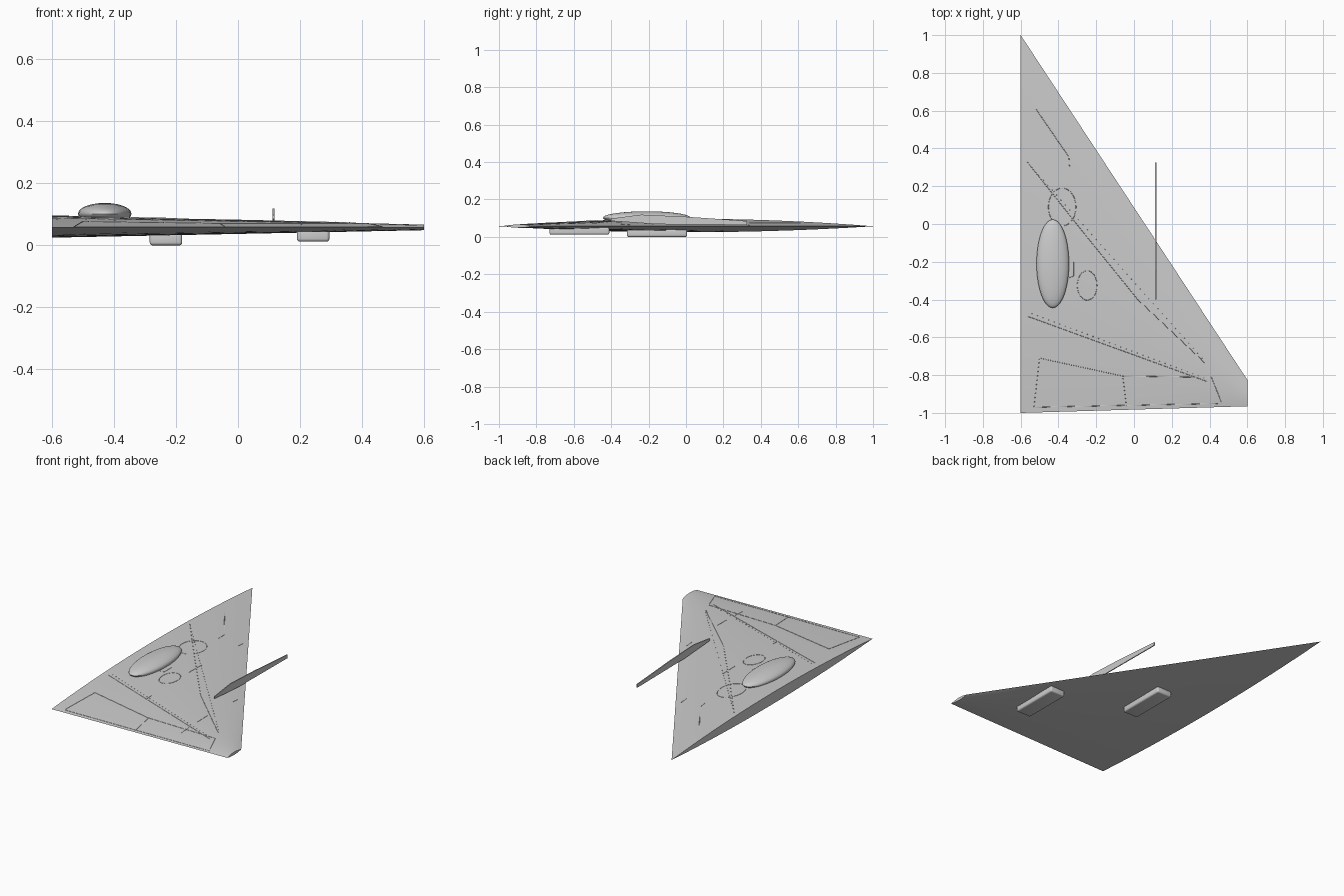
import bpy, bmesh, math
from mathutils import Vector, Matrix

if "Cube" in bpy.data.objects:
    bpy.data.objects.remove(bpy.data.objects["Cube"])

Z0 = 0.057          # height of the wing chord plane


def lerp(a, b, t):
    return a + (b - a) * t


def edges_at(x):
    u = (x + 0.6) / 1.2
    return lerp(-1.0, -0.965, u), lerp(1.0, -0.825, u), u


def wing_z(x, y, side=1):
    trail, lead, u = edges_at(x)
    t = min(max((y - trail) / (lead - trail), 0), 1)
    h = lerp(0.040, 0.010, u) if side > 0 else lerp(0.032, 0.008, u)
    return Z0 + side * h * 4 * t * (1 - t)


def finish(name, bm, smooth=True, angle=35):
    bmesh.ops.recalc_face_normals(bm, faces=bm.faces)
    me = bpy.data.meshes.new(name)
    bm.to_mesh(me)
    bm.free()
    ob = bpy.data.objects.new(name, me)
    bpy.context.collection.objects.link(ob)
    if smooth:
        bpy.ops.object.select_all(action='DESELECT')
        bpy.context.view_layer.objects.active = ob
        ob.select_set(True)
        bpy.ops.object.shade_smooth_by_angle(angle=math.radians(angle))
    return ob


# Delta wing: lens sections lofted from root to tip, capped at both ends
def build_wing(spans=12, chords=32):
    bm = bmesh.new()
    rings = []
    for i in range(spans + 1):
        x = lerp(-0.6, 0.6, i / spans)
        trail, lead, _ = edges_at(x)
        ys = [lerp(trail, lead, 0.5 - 0.5 * math.cos(math.pi * k / chords)) for k in range(chords + 1)]
        pts = [(x, y, wing_z(x, y)) for y in ys]
        pts += [(x, y, wing_z(x, y, -1)) for y in ys[-2:0:-1]]
        rings.append([bm.verts.new(p) for p in pts])
    n = len(rings[0])
    for a, b in zip(rings, rings[1:]):
        for k in range(n):
            bm.faces.new((a[k], a[(k + 1) % n], b[(k + 1) % n], b[k]))
    bm.faces.new(rings[0])
    bm.faces.new(rings[-1])
    finish("delta_wing", bm, angle=20)


# Streamlined blister on top
def build_blister():
    bm = bmesh.new()
    bmesh.ops.create_uvsphere(bm, u_segments=40, v_segments=20, radius=1)
    bmesh.ops.transform(bm, verts=bm.verts, matrix=Matrix.Translation((-0.43, -0.21, 0.102))
                        @ Matrix.Diagonal((0.086, 0.234, 0.035, 1)))
    finish("top_blister", bm)


# Thin wing fence reaching past the leading edge
def build_fence():
    profile = [(-0.40, 0.085), (-0.40, 0.098), (-0.24, 0.119), (0.0, 0.108),
               (0.325, 0.085), (0.325, 0.064), (-0.15, 0.068)]
    bm = bmesh.new()
    f = bm.faces.new([bm.verts.new((0.112, y, z)) for y, z in profile])
    r = bmesh.ops.extrude_face_region(bm, geom=[f])
    bmesh.ops.translate(bm, vec=(0.006, 0, 0),
                        verts=[v for v in r["geom"] if isinstance(v, bmesh.types.BMVert)])
    finish("wing_fence", bm, smooth=False)


# Rounded pods under the wing
def build_pod(name, lo, hi):
    lo, hi = Vector(lo), Vector(hi)
    size = hi - lo
    bm = bmesh.new()
    bmesh.ops.create_cube(bm, size=1)
    bmesh.ops.transform(bm, verts=bm.verts, matrix=Matrix.Translation((lo + hi) / 2)
                        @ Matrix.Diagonal((*size, 1)))
    bmesh.ops.bevel(bm, geom=bm.edges[:], offset=0.010, segments=4, profile=0.5, affect='EDGES')
    finish(name, bm)


# Panel lines: fine tubes laid on the upper surface
def panel_lines(name, paths, r=0.0016):
    cu = bpy.data.curves.new(name, 'CURVE')
    cu.dimensions = '3D'
    cu.bevel_depth = r
    cu.bevel_resolution = 1
    cu.use_fill_caps = True
    for path in paths:
        pts = [path[0]]
        for a, b in zip(path, path[1:]):
            n = max(1, math.ceil(math.dist(a, b) / 0.04))
            pts += [(lerp(a[0], b[0], k / n), lerp(a[1], b[1], k / n)) for k in range(1, n + 1)]
        sp = cu.splines.new('POLY')
        sp.points.add(len(pts) - 1)
        for p, (x, y) in zip(sp.points, pts):
            p.co = (x, y, wing_z(x, y), 1)
    ob = bpy.data.objects.new(name, cu)
    bpy.context.collection.objects.link(ob)


def ellipse(cx, cy, rx, ry, n=40):
    return [(cx + rx * math.cos(2 * math.pi * k / n), cy + ry * math.sin(2 * math.pi * k / n))
            for k in range(n + 1)]


# Rivet rows
def build_rivets(rows):
    bm = bmesh.new()
    for a, b, n in rows:
        for k in range(n):
            x, y = lerp(a[0], b[0], k / (n - 1)), lerp(a[1], b[1], k / (n - 1))
            bmesh.ops.create_icosphere(bm, subdivisions=1, radius=0.0025,
                                       matrix=Matrix.Translation((x, y, wing_z(x, y))))
    finish("rivet_rows", bm)


build_wing()
build_blister()
build_fence()
build_pod("inner_pod", (-0.285, -0.315, 0.0), (-0.18, 0.005, 0.04))
build_pod("outer_pod", (0.19, -0.73, 0.012), (0.295, -0.41, 0.052))

panel_lines("spar_lines", [
    [(-0.57, 0.335), (-0.28, -0.03), (0.02, -0.40), (0.38, -0.74)],
    [(-0.56, -0.49), (0.39, -0.835)],
    [(-0.52, 0.61), (-0.345, 0.355), (-0.34, 0.29)],
    [(-0.32, -0.20), (-0.32, -0.275), (-0.345, -0.285)]])
panel_lines("flap_lines", [
    [(-0.53, -0.97), (-0.50, -0.71), (-0.06, -0.805), (0.41, -0.812), (0.465, -0.95), (-0.53, -0.97)],
    [(-0.06, -0.805), (-0.04, -0.963)]])
panel_lines("rib_lines",
            [[(-0.205, a), (-0.205, b)] for a, b in ((0.34, 0.29), (-0.07, -0.20), (-0.57, -0.62))]
            + [[(0.205, a), (0.205, b)] for a, b in ((-0.30, -0.35), (-0.60, -0.70), (-0.78, -0.86))])
panel_lines("access_hatches", [ellipse(-0.38, 0.09, 0.073, 0.10), ellipse(-0.248, -0.325, 0.052, 0.078)])
build_rivets([((-0.55, 0.31), (0.36, -0.71), 40), ((-0.54, -0.475), (0.37, -0.815), 32)])
